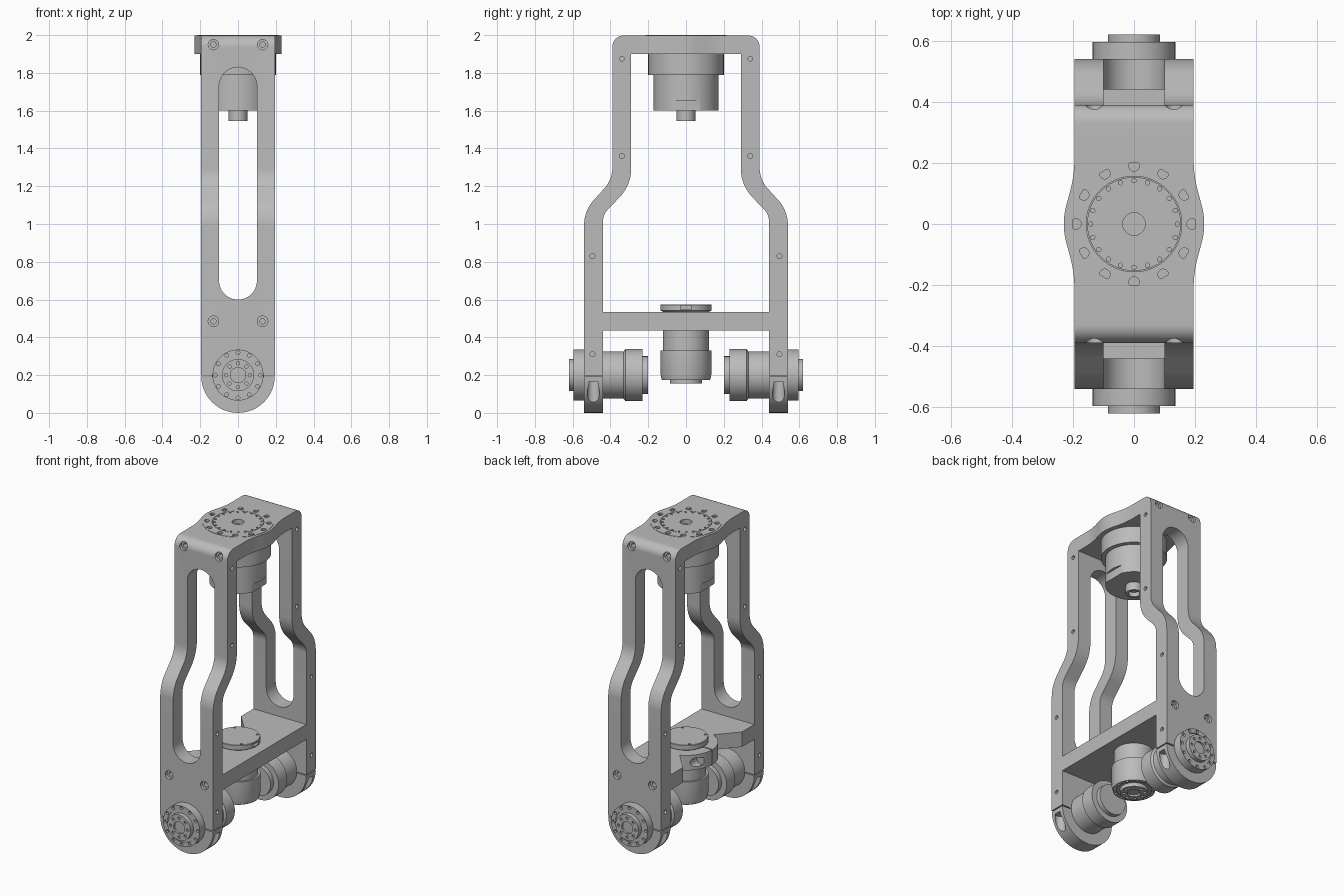
import bpy, bmesh
from math import pi, cos, sin, radians
from mathutils import Matrix, Vector

cube = bpy.data.objects.get("Cube")
if cube:
    bpy.data.objects.remove(cube)

grey = bpy.data.materials.new("machined grey")
grey.use_nodes = True
grey.diffuse_color = (0.5, 0.5, 0.5, 1)
grey.node_tree.nodes["Principled BSDF"].inputs["Base Color"].default_value = (0.5, 0.5, 0.5, 1)

# Frames whose local z points along the named direction
UP = Matrix.Identity(4)
DOWN = Matrix.Rotation(pi, 4, 'X')
FRONT = Matrix.Rotation(pi / 2, 4, 'X')
BACK = Matrix.Rotation(-pi / 2, 4, 'X')
LEFT = Matrix.Rotation(pi / 2, 4, 'Y')
RIGHT = Matrix.Rotation(-pi / 2, 4, 'Y')


def lathe(bm, profile, matrix=UP, steps=64):
    """Closed solid from an (r, h) profile about the local z axis of matrix."""
    rings = []
    for r, h in profile:
        count = steps if r > 0 else 1
        rings.append([bm.verts.new(matrix @ Vector((r * cos(2 * pi * n / steps), r * sin(2 * pi * n / steps), h)))
                      for n in range(count)])
    for a, b in zip(rings, rings[1:]):
        if len(a) == 1:
            bm.faces.new(b)
        elif len(b) == 1:
            bm.faces.new(a)
        else:
            for n in range(steps):
                m = (n + 1) % steps
                bm.faces.new((a[n], a[m], b[m], b[n]))
    for ring in rings:
        if len(ring) == 1:
            bm.verts.remove(ring[0])


def prism(bm, points, plane, lo, hi):
    """Extrude a 2D outline in plane 'xy', 'xz' or 'yz' along the third axis."""
    i, j = ('xyz'.index(c) for c in plane)
    k = 3 - i - j
    loops = []
    for level in (lo, hi):
        ring = []
        for p in points:
            co = [0, 0, 0]
            co[i], co[j], co[k] = p[0], p[1], level
            ring.append(bm.verts.new(co))
        bm.faces.new(ring)
        loops.append(ring)
    a, b = loops
    for n in range(len(a)):
        m = (n + 1) % len(a)
        bm.faces.new((a[n], a[m], b[m], b[n]))


def box(bm, x0, x1, y0, y1, z0, z1):
    prism(bm, [(x0, y0), (x1, y0), (x1, y1), (x0, y1)], 'xy', z0, z1)


def hole(bm, profile, place, facing):
    lathe(bm, profile, Matrix.Translation(place) @ facing, 20)


def bolt_circle(bm, count, radius, r, depth, place, facing):
    for n in range(count):
        a = 2 * pi * n / count
        spot = facing @ Matrix.Translation((radius * cos(a), radius * sin(a), 0))
        hole(bm, [(0, -depth), (r, -depth), (r, depth), (0, depth)], place, spot)


def finish(name, bm):
    bmesh.ops.recalc_face_normals(bm, faces=bm.faces[:])
    mesh = bpy.data.meshes.new(name)
    bm.to_mesh(mesh)
    bm.free()
    ob = bpy.data.objects.new(name, mesh)
    bpy.context.collection.objects.link(ob)
    mesh.materials.append(grey)
    return ob


def activate(ob):
    bpy.ops.object.select_all(action='DESELECT')
    ob.select_set(True)
    bpy.context.view_layer.objects.active = ob


def combine(ob, bm, operation='DIFFERENCE'):
    tool = finish("cutter", bm)
    tool.hide_render = True
    mod = ob.modifiers.new("cut", 'BOOLEAN')
    mod.operation, mod.solver, mod.object = operation, 'EXACT', tool
    activate(ob)
    bpy.ops.object.modifier_apply(modifier=mod.name)
    bpy.data.objects.remove(tool)


def smooth(ob):
    activate(ob)
    bpy.ops.object.shade_smooth_by_angle(angle=radians(30))


def arc(cx, cy, r, a0, a1, n=24):
    return [(cx + r * cos(radians(a0 + (a1 - a0) * t / n)),
             cy + r * sin(radians(a0 + (a1 - a0) * t / n))) for t in range(n + 1)]


def rounded(corners):
    """Open path of (a, b, radius) corners with true fillets."""
    path = []
    for n, (a, b, r) in enumerate(corners):
        p = Vector((a, b))
        if r == 0:
            path.append(p)
            continue
        u = (Vector(corners[n - 1][:2]) - p).normalized()
        v = (Vector(corners[n + 1][:2]) - p).normalized()
        angle = u.angle(v) / 2
        centre = p + (u + v).normalized() * (r / sin(angle))
        reach = r * cos(angle) / sin(angle)
        s, e = p + u * reach - centre, p + v * reach - centre
        path += [centre + s.lerp(e, t / 10).normalized() * r for t in range(11)]
    return path


# Frame: bent band, trimmed to the rounded leg outline
TOP = 1.998
outer = rounded([(0, TOP, 0), (0.39, TOP, 0.06), (0.39, 1.235, 0.16), (0.54, 1.07, 0.2), (0.54, -0.1, 0)])
inner = rounded([(0.44, -0.1, 0), (0.44, 1.05, 0.1), (0.29, 1.205, 0.22), (0.29, 1.9, 0), (0, 1.9, 0)])
half = outer + inner[:-1]
band = outer + inner + [(-y, z) for y, z in reversed(half[1:])]
bm = bmesh.new()
prism(bm, band, 'yz', -0.3, 0.3)
frame = finish("leg_frame", bm)

bm = bmesh.new()
prism(bm, [(0.195, 2.2), (-0.195, 2.2)] + arc(0, 0.195, 0.195, 180, 360), 'xz', -1, 1)
combine(frame, bm, 'INTERSECT')

# Swollen sides of the top around the motor
swell = rounded([(0.195, -0.28, 0), (0.195, -0.16, 0.4), (0.238, 0, 0.23), (0.195, 0.16, 0.4), (0.195, 0.28, 0)])
bm = bmesh.new()
prism(bm, swell + [(-x, -y) for x, y in swell], 'xy', 1.9, TOP)
combine(frame, bm, 'UNION')

# Long leg windows and motor bores
bm = bmesh.new()
prism(bm, arc(0, 1.73, 0.1, 0, 180) + arc(0, 0.7, 0.1, 180, 360), 'xz', -1, 1)
lathe(bm, [(0, 1.86), (0.1995, 1.86), (0.1995, 2.1), (0, 2.1)])
combine(frame, bm)

# Screw holes, clamp bores and clamp slits
counterbore = [(0, -0.06), (0.014, -0.06), (0.014, -0.02), (0.028, -0.02), (0.028, 0.02), (0, 0.02)]
pinhole = [(0, -0.03), (0.013, -0.03), (0.013, 0.02), (0, 0.02)]
clamp_bore = [(0, -0.2), (0.032, -0.2), (0.032, 0.165), (0, 0.165)]
bm = bmesh.new()
for s, facing in ((-1, FRONT), (1, BACK)):
    for x in (-0.13, 0.13):
        hole(bm, counterbore, (x, s * 0.54, 0.485), facing)
        hole(bm, counterbore, (x, s * 0.39, 1.95), facing)
    for side, out in ((-1, RIGHT), (1, LEFT)):
        for y, z in ((0.34, 1.875), (0.34, 1.36), (0.495, 0.83), (0.495, 0.31)):
            hole(bm, pinhole, (side * 0.195, s * y, z), out)
        hole(bm, clamp_bore, (side * 0.17, s * 0.49, 0), UP)
        x0, x1 = sorted((side * 0.13, side * 0.25))
        y0, y1 = sorted((s * 0.42, s * 0.56))
        box(bm, x0, x1, y0, y1, 0.192, 0.199)
combine(frame, bm)
smooth(frame)

# Cross plate with a round clamp for the middle motor
bm = bmesh.new()
prism(bm, [(0.195, -0.442), (0.195, 0.442), (-0.195, 0.442), (-0.195, 0.31), (-0.08, 0.18),
           (-0.08, -0.18), (-0.195, -0.31), (-0.195, -0.442)], 'xy', 0.435, 0.535)
plate = finish("cross_plate", bm)
bm = bmesh.new()
lathe(bm, [(0, 0.435), (0.194, 0.435), (0.194, 0.535), (0, 0.535)])
combine(plate, bm, 'UNION')
bm = bmesh.new()
box(bm, -0.25, -0.11, -0.004, 0.004, 0.4, 0.6)
hole(bm, [(0, 0.07), (0.03, 0.07), (0.03, 0.25), (0, 0.25)], (-0.16, 0, 0.485), BACK)
combine(plate, bm)
smooth(plate)

# Top motor hanging in the frame
bm = bmesh.new()
lathe(bm, [(0, 1.97), (0.037, 1.97), (0.037, 2), (0.153, 2), (0.153, 1.995), (0.156, 1.995), (0.156, 2),
           (0.215, 2), (0.215, 1.99), (0.2, 1.985), (0.2, 1.79), (0.172, 1.79), (0.172, 1.6),
           (0.05, 1.6), (0.05, 1.545), (0.035, 1.545), (0.035, 1.575), (0, 1.575)], steps=96)
top_motor = finish("top_motor", bm)
bm = bmesh.new()
bolt_circle(bm, 12, 0.19, 0.017, 0.012, (0, 0, 2), UP)
bolt_circle(bm, 20, 0.142, 0.007, 0.01, (0, 0, 2), UP)
for s in (-1, 1):
    x0, x1 = sorted((s * 0.156, s * 0.3))
    box(bm, x0, x1, -0.1, 0.1, 1.58, 1.655)
combine(top_motor, bm)
smooth(top_motor)

# Ankle motors, one through the foot of each leg
for name, facing, s in (("front_ankle_motor", FRONT, -1), ("back_ankle_motor", BACK, 1)):
    bm = bmesh.new()
    lathe(bm, [(0, 0.2), (0.1, 0.2), (0.1, 0.23), (0.138, 0.23), (0.138, 0.32), (0.125, 0.33), (0.125, 0.5),
               (0.135, 0.5), (0.135, 0.595), (0.105, 0.595), (0.105, 0.59), (0.085, 0.59), (0.085, 0.62),
               (0.04, 0.62), (0.04, 0.608), (0, 0.608)], Matrix.Translation((0, 0, 0.2)) @ facing)
    motor = finish(name, bm)
    bm = bmesh.new()
    bolt_circle(bm, 12, 0.12, 0.01, 0.015, (0, s * 0.595, 0.2), facing)
    bolt_circle(bm, 8, 0.063, 0.009, 0.01, (0, s * 0.62, 0.2), facing)
    combine(motor, bm)
    smooth(motor)

# Middle motor held by the cross plate, output facing down
bm = bmesh.new()
lathe(bm, [(0, 0.575), (0.132, 0.575), (0.135, 0.572), (0.135, 0.542), (0.122, 0.535), (0.122, 0.33),
           (0.135, 0.33), (0.135, 0.205), (0.128, 0.175), (0.105, 0.175), (0.105, 0.18), (0.085, 0.18),
           (0.085, 0.155), (0.04, 0.155), (0.04, 0.167), (0, 0.167)])
middle_motor = finish("middle_motor", bm)
bm = bmesh.new()
box(bm, 0.115, 0.2, -0.03, 0.03, 0.548, 0.568)
bolt_circle(bm, 4, 0.118, 0.007, 0.01, (0, 0, 0.575), Matrix.Rotation(pi / 4, 4, 'Z'))
bolt_circle(bm, 12, 0.117, 0.008, 0.012, (0, 0, 0.175), DOWN)
bolt_circle(bm, 8, 0.063, 0.009, 0.01, (0, 0, 0.155), DOWN)
combine(middle_motor, bm)
smooth(middle_motor)
